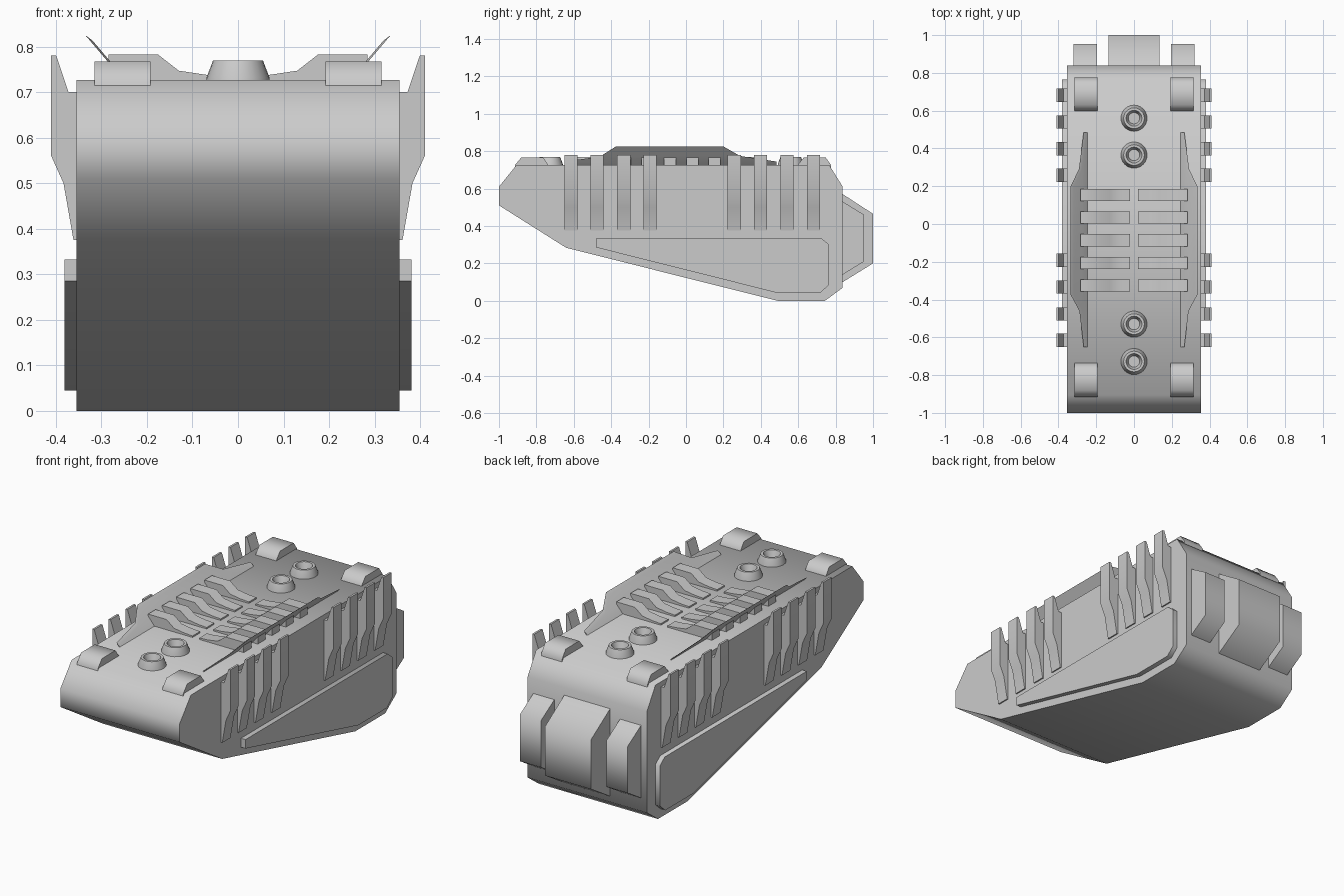
import bpy, bmesh, math
from mathutils import Vector

if "Cube" in bpy.data.objects:
    bpy.data.objects.remove(bpy.data.objects["Cube"])


def finish(name, bm, mirror=False, angle=40):
    bmesh.ops.recalc_face_normals(bm, faces=bm.faces)
    me = bpy.data.meshes.new(name)
    bm.to_mesh(me)
    bm.free()
    ob = bpy.data.objects.new(name, me)
    bpy.context.collection.objects.link(ob)
    if mirror:
        ob.modifiers.new("mirror", 'MIRROR').use_axis = (True, False, False)
    bpy.ops.object.select_all(action='DESELECT')
    ob.select_set(True)
    bpy.context.view_layer.objects.active = ob
    bpy.ops.object.shade_smooth_by_angle(angle=math.radians(angle))
    return ob


def extrude(name, pts, offset, mirror=False, angle=40):
    """Extrude a flat 3D outline along an offset vector."""
    bm = bmesh.new()
    face = bm.faces.new([bm.verts.new(p) for p in pts])
    new = bmesh.ops.extrude_face_region(bm, geom=[face])["geom"]
    verts = [v for v in new if isinstance(v, bmesh.types.BMVert)]
    bmesh.ops.translate(bm, verts=verts, vec=Vector(offset))
    bm.faces.ensure_lookup_table()
    return finish(name, bm, mirror, angle)


def along_x(name, prof, x0, x1, mirror=False, angle=40):
    return extrude(name, [(x0, y, z) for y, z in prof], (x1 - x0, 0, 0), mirror, angle)


def along_y(name, prof, yc, width, angle=40):
    return extrude(name, [(x, yc - width / 2, z) for x, z in prof], (0, width, 0), True, angle)


# Hull
hull = [(-1, .51), (-1, .61), (-.905, .727), (.765, .727), (.838, .61),
        (.838, .07), (.743, 0), (.49, 0), (-.64, .283)]
along_x("hull", hull, -.354, .354, angle=65)

# Raised side panels
panel = [(-.48, .333), (.725, .333), (.765, .30), (.765, .085),
         (.72, .045), (.476, .045), (-.48, .285)]
along_x("side_panel", panel, .34, .381, True, 65)

# Rear blocks
along_x("rear_centre_block", [(.8, .59), (.838, .57), (1, .465), (1, .2), (.838, .1), (.8, .08)],
        -.136, .136, angle=65)
along_x("rear_side_block", [(.8, .55), (.838, .53), (.952, .46), (.952, .21), (.838, .14), (.8, .12)],
        .195, .32, True, 65)

# Side ribs
rib = [(.34, .70), (.372, .70), (.399, .78), (.41, .78), (.41, .56),
       (.383, .50), (.361, .375), (.34, .375)]
for y in (-.615, -.476, -.333, -.192, .258, .398, .54, .682):
    along_y("side_rib", rib, y, .07)

# Cooling slats on the top
slat = [(.02, .70), (.02, .735), (.07, .738), (.13, .747), (.175, .782), (.284, .782), (.284, .70)]
for i in range(5):
    along_y("top_slat", slat, .153 - .1195 * i, .064)

# Corner blocks
for y in (-.825, .686):
    along_x("corner_block", [(y - .09, .695), (y - .09, .725), (y - .055, .767),
                             (y + .06, .767), (y + .09, .725), (y + .09, .695)],
            .192, .315, True, 65)

# Tilted guard rails
rail = [(-.65, .70), (-.65, .738), (-.46, .765), (-.375, .819), (.2, .819),
        (.29, .768), (.485, .738), (.485, .70)]
lean = 0.85
extrude("guard_rail", [(.241 + (z - .727) * lean, y, z - .006) for y, z in rail],
        (.016, 0, .012), True)

# Hollow round ports
ring = [(.071, .71), (.069, .732), (.055, .769), (.042, .769), (.030, .735)]
n = 24
for yc in (.56, .365, -.53, -.728):
    bm = bmesh.new()
    loops = [[bm.verts.new((r * math.cos(2 * math.pi * k / n),
                            yc + r * math.sin(2 * math.pi * k / n), z))
              for k in range(n)] for r, z in ring]
    for a, b in zip(loops, loops[1:]):
        for k in range(n):
            bm.faces.new((a[k], a[(k + 1) % n], b[(k + 1) % n], b[k]))
    bm.faces.new(loops[-1])
    finish("round_port", bm)
